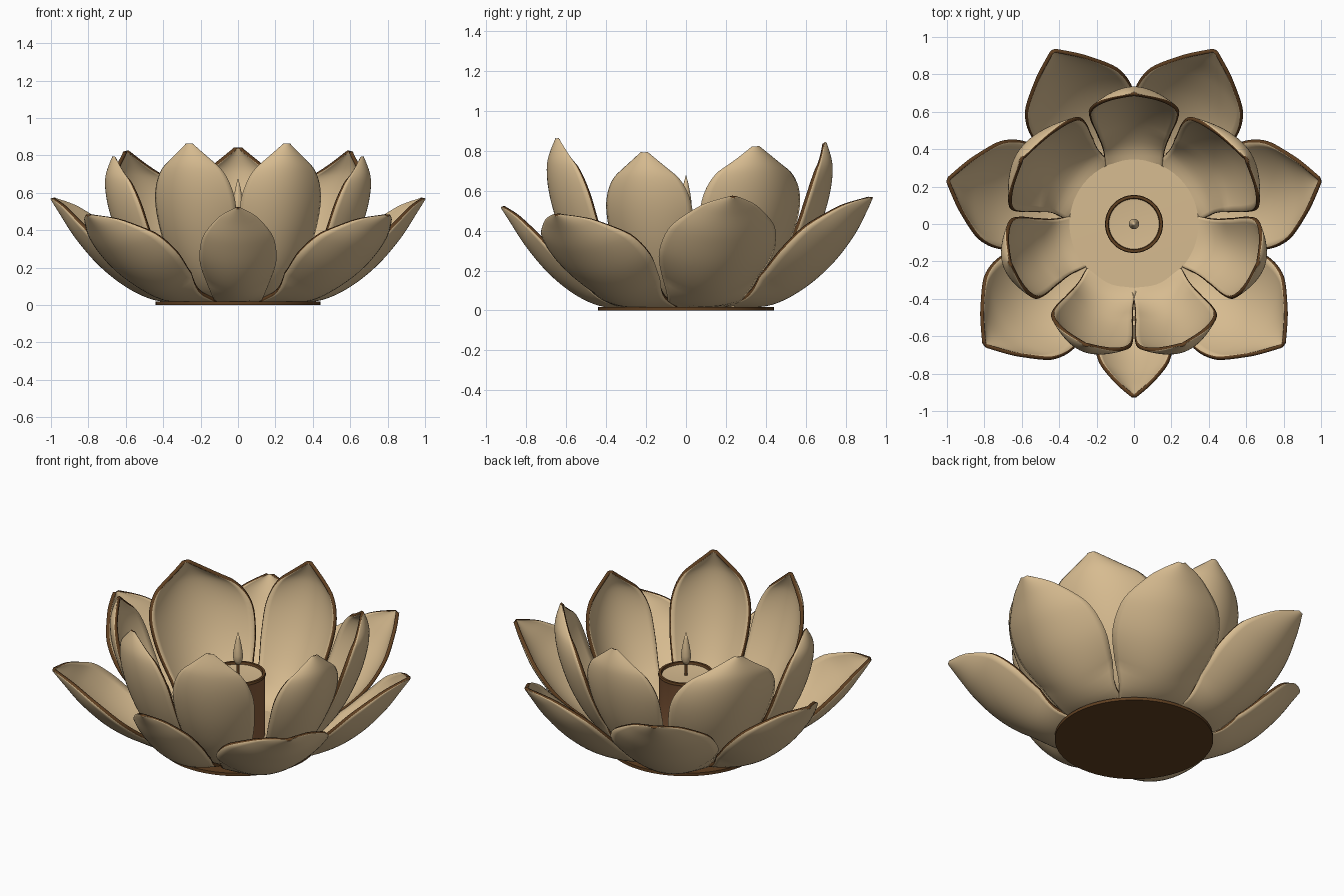
import bpy, bmesh, math
from mathutils import Matrix

cube = bpy.data.objects.get("Cube")
if cube:
    bpy.data.objects.remove(cube, do_unlink=True)


def make_material(name, rgb):
    mat = bpy.data.materials.new(name)
    mat.use_nodes = True
    color = (*rgb, 1)
    mat.diffuse_color = color
    bsdf = mat.node_tree.nodes["Principled BSDF"]
    bsdf.inputs["Base Color"].default_value = color
    bsdf.inputs["Roughness"].default_value = 0.7
    return mat


TAN = make_material("warm tan", (0.68, 0.50, 0.28))
DARK = make_material("dark brown", (0.115, 0.050, 0.015))
BROWN = make_material("candle brown", (0.25, 0.11, 0.045))


def finish(name, bm, mats, angle=40):
    mesh = bpy.data.meshes.new(name)
    bmesh.ops.recalc_face_normals(bm, faces=bm.faces)
    bm.to_mesh(mesh)
    bm.free()
    for mat in mats:
        mesh.materials.append(mat)
    obj = bpy.data.objects.new(name, mesh)
    bpy.context.collection.objects.link(obj)
    bpy.ops.object.select_all(action="DESELECT")
    obj.select_set(True)
    bpy.context.view_layer.objects.active = obj
    bpy.ops.object.shade_smooth_by_angle(angle=math.radians(angle))
    return obj


def lathe(name, profile, mats, steps=64, rule=None):
    """Spin an (r, z) profile around the vertical axis."""
    bm = bmesh.new()
    verts = [bm.verts.new((r, 0, z)) for r, z in profile]
    edges = [bm.edges.new(pair) for pair in zip(verts, verts[1:])]
    bmesh.ops.spin(bm, geom=verts + edges, axis=(0, 0, 1), cent=(0, 0, 0),
                   angle=math.tau, steps=steps, use_duplicate=False)
    bmesh.ops.remove_doubles(bm, verts=bm.verts, dist=0.0002)
    if rule:
        for face in bm.faces:
            face.material_index = rule(face.calc_center_median())
    return finish(name, bm, mats)


def spline(points, t):
    """Smooth curve through points, t from 0 to 1."""
    n = len(points) - 1
    i = min(int(t * n), n - 1)
    f = t * n - i
    p = [points[min(max(k, 0), n)] for k in range(i - 1, i + 3)]
    return [0.5 * (2 * b + (c - a) * f + (2 * a - 5 * b + 4 * c - d) * f ** 2
                   + (3 * b - a - 3 * c + d) * f ** 3) for a, b, c, d in zip(*p)]


# Petal midlines: (radius, height, relative half width)
OUTER = [(.30, .025, .60), (.45, .035, .68), (.60, .10, .86), (.75, .215, 1.0),
         (.88, .36, .90), (.97, .49, .50), (1.025, .57, .05)]
INNER = [(.30, .03, .64), (.42, .07, .70), (.54, .19, .82), (.64, .37, .97),
         (.705, .56, .98), (.725, .72, .70), (.695, .84, .06)]
ROWS, COLS = 36, 20


def petal(name, line, angle, tip_r, tip_z, width, skew=0.0):
    base_r, end_r, end_z = line[0][0], line[-1][0], line[-1][1]
    scale_r = (tip_r - base_r) / (end_r - base_r)
    scale_z = tip_z / end_z
    pts = [(base_r + (r - base_r) * scale_r, z * scale_z, w * width) for r, z, w in line]
    bm = bmesh.new()
    grid = []
    for j in range(ROWS + 1):
        v = 1 - (1 - j / ROWS) ** 1.25
        r, z, w = spline(pts, v)
        r0, z0, _ = spline(pts, max(v - .01, 0))
        r1, z1, _ = spline(pts, min(v + .01, 1))
        length = math.hypot(r1 - r0, z1 - z0)
        nr, nz = -(z1 - z0) / length, (r1 - r0) / length
        row = []
        for i in range(COLS + 1):
            u = 2 * i / COLS - 1
            cup = .42 * w * u * u * min(1, v / .3)
            row.append(bm.verts.new((r + nr * cup, u * w + skew * v ** 3, z + nz * cup)))
        grid.append(row)
    for a, b in zip(grid, grid[1:]):
        for i in range(COLS):
            bm.faces.new((a[i], a[i + 1], b[i + 1], b[i]))
    bm.transform(Matrix.Rotation(math.radians(angle), 4, "Z"))
    obj = finish(name, bm, [TAN, DARK], 50)
    # Thickness with a dark rim
    solid = obj.modifiers.new("thickness", "SOLIDIFY")
    solid.thickness = .02
    solid.offset = 0
    solid.material_offset_rim = 1
    return obj


# Single petals on the centre line
petal("outer_petal_front", OUTER, -90, .92, .52, .20)
petal("inner_petal_back", INNER, 90, .695, .84, .235)

# Mirrored pairs: name, midline, angle, tip radius, tip height, half width, skew
PAIRS = [("outer_petal_front", OUTER, -39, 1.025, .48, .31, 0),
         ("outer_petal_side", OUTER, 13.3, 1.02, .57, .29, 0),
         ("outer_petal_back", OUTER, 65, 1.02, .565, .295, 0),
         ("inner_petal_front", INNER, -68, .695, .86, .225, 0),
         ("inner_petal_side", INNER, -17.5, .695, .79, .22, 0),
         ("inner_petal_back", INNER, 36, .69, .82, .30, -.07)]
for name, line, angle, tip_r, tip_z, width, skew in PAIRS:
    petal(name + "_left", line, angle, tip_r, tip_z, width, skew)
    petal(name + "_right", line, 180 - angle, tip_r, tip_z, width, -skew)

# Base plate and the floor inside the flower
lathe("base_plate", [(0, 0), (.44, 0), (.44, .018), (0, .018)], [DARK])
lathe("floor", [(0, .02), (.345, .02), (.345, .052), (0, .055)], [TAN])


# Candle with a dark rim and a sunken pale top
def candle_color(c):
    r = math.hypot(c.x, c.y)
    if r < .13:
        return 0
    return 2 if c.z > .415 else 1


lathe("candle", [(0, .04), (.15, .04), (.15, .41), (.155, .42), (.152, .432),
                 (.138, .432), (.134, .418), (.12, .416), (0, .416)],
      [TAN, BROWN, DARK], rule=candle_color)
lathe("wick", [(0, .41), (.009, .41), (.009, .50), (0, .50)], [DARK], 16)
lathe("flame", [(0, .478), (.016, .487), (.026, .51), (.028, .54), (.022, .585),
                (.011, .64), (0, .68)], [TAN], 24)
